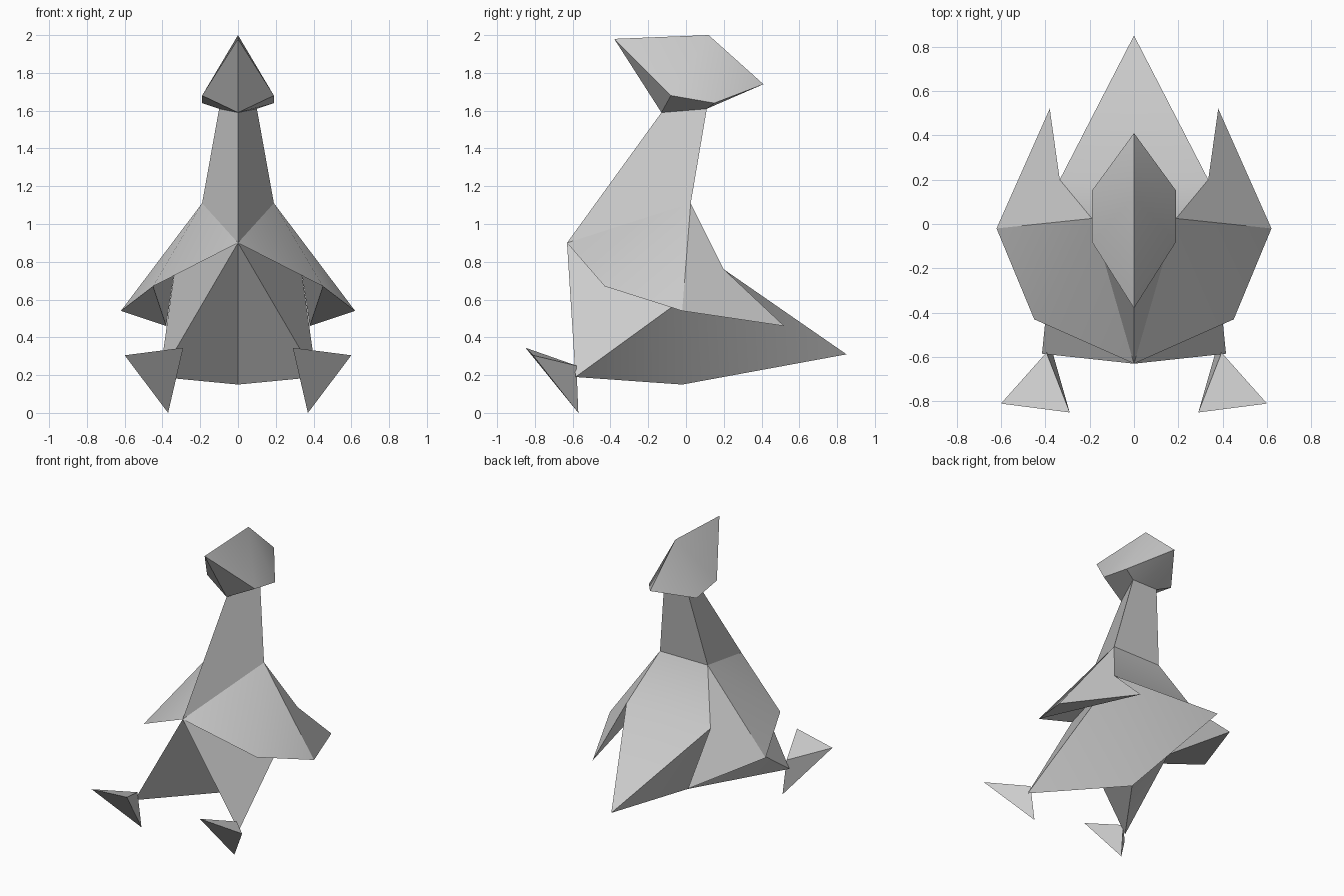
import bpy, bmesh, math
from mathutils import Vector

cube = bpy.data.objects.get("Cube")
if cube:
    bpy.data.objects.remove(cube)

# One plain grey for the whole bird
grey = bpy.data.materials.new("plain_grey")
grey.use_nodes = True
colour = (0.6, 0.6, 0.6, 1)
grey.diffuse_color = colour
bsdf = next(n for n in grey.node_tree.nodes if n.type == 'BSDF_PRINCIPLED')
bsdf.inputs["Base Color"].default_value = colour
bsdf.inputs["Roughness"].default_value = 0.8

# Named corners of the left half; a "_mid" suffix drops a corner onto the centre plane
CORNERS = {
    "beak": (0, -.38, 1.98), "crown": (0, .12, 2), "nape": (0, .41, 1.74),
    "cheek": (.19, -.08, 1.68), "jaw": (.19, .15, 1.64),
    "throat": (0, -.13, 1.59), "neck": (.1, .11, 1.61),
    "chest": (0, -.63, .9), "shoulder": (.19, .025, 1.11),
    "hip": (.335, .2, .76), "tail": (0, .85, .31),
    "belly": (0, -.02, .15), "thigh": (.415, -.585, .19),
    "wing_front": (.45, -.43, .67), "wing_side": (.62, -.02, .54),
    "wing_tip": (.38, .52, .46),
    "toe_in": (.29, -.85, .345), "toe_out": (.6, -.81, .305),
    "ankle": (.395, -.58, .25), "heel": (.37, -.57, 0),
}


def corner(name):
    p = Vector(CORNERS[name.removesuffix("_mid")])
    if name.endswith("_mid"):
        p.x = 0
    return p


def build(name, faces, sides=(1, -1)):
    """Make a folded-paper mesh from half faces, repeated on each given side."""
    bm = bmesh.new()
    for side in sides:
        for face in faces:
            points = [corner(c) for c in face.split()]
            verts = [bm.verts.new((p.x * side, p.y, p.z)) for p in points]
            bm.faces.new(verts if side > 0 else verts[::-1])
    bmesh.ops.remove_doubles(bm, verts=bm.verts, dist=0.0005)
    bmesh.ops.recalc_face_normals(bm, faces=bm.faces)
    mesh = bpy.data.meshes.new(name)
    bm.to_mesh(mesh)
    bm.free()
    mesh.materials.append(grey)
    obj = bpy.data.objects.new(name, mesh)
    bpy.context.collection.objects.link(obj)
    bpy.ops.object.select_all(action='DESELECT')
    obj.select_set(True)
    bpy.context.view_layer.objects.active = obj
    bpy.ops.object.shade_smooth_by_angle(angle=math.radians(30))
    return obj


# Head: pointed hood with a creased crown
build("head", [
    "beak crown cheek", "crown jaw cheek", "crown nape jaw",
    "beak cheek throat", "throat cheek jaw neck",
    "neck jaw nape", "neck nape neck_mid",
])

# Body: neck, wings, breast and tail folded from one sheet
neck = ["throat neck shoulder chest", "neck neck_mid shoulder_mid shoulder"]
wings = [
    "shoulder chest wing_front", "shoulder wing_front wing_side",
    "shoulder wing_side wing_tip hip", "wing_front wing_tip wing_side",
    "chest hip wing_front", "wing_front hip wing_tip",
]
breast = ["chest belly thigh", "chest thigh hip", "thigh belly hip"]
tail = ["belly tail hip", "shoulder shoulder_mid hip_mid hip", "hip hip_mid tail"]
build("body", neck + wings + breast + tail)

# Feet: one small folded wedge on each side
foot = ["toe_in toe_out ankle", "toe_in heel toe_out",
        "toe_in ankle heel", "toe_out heel ankle"]
for label, side in (("left_foot", 1), ("right_foot", -1)):
    build(label, foot, sides=(side,))
